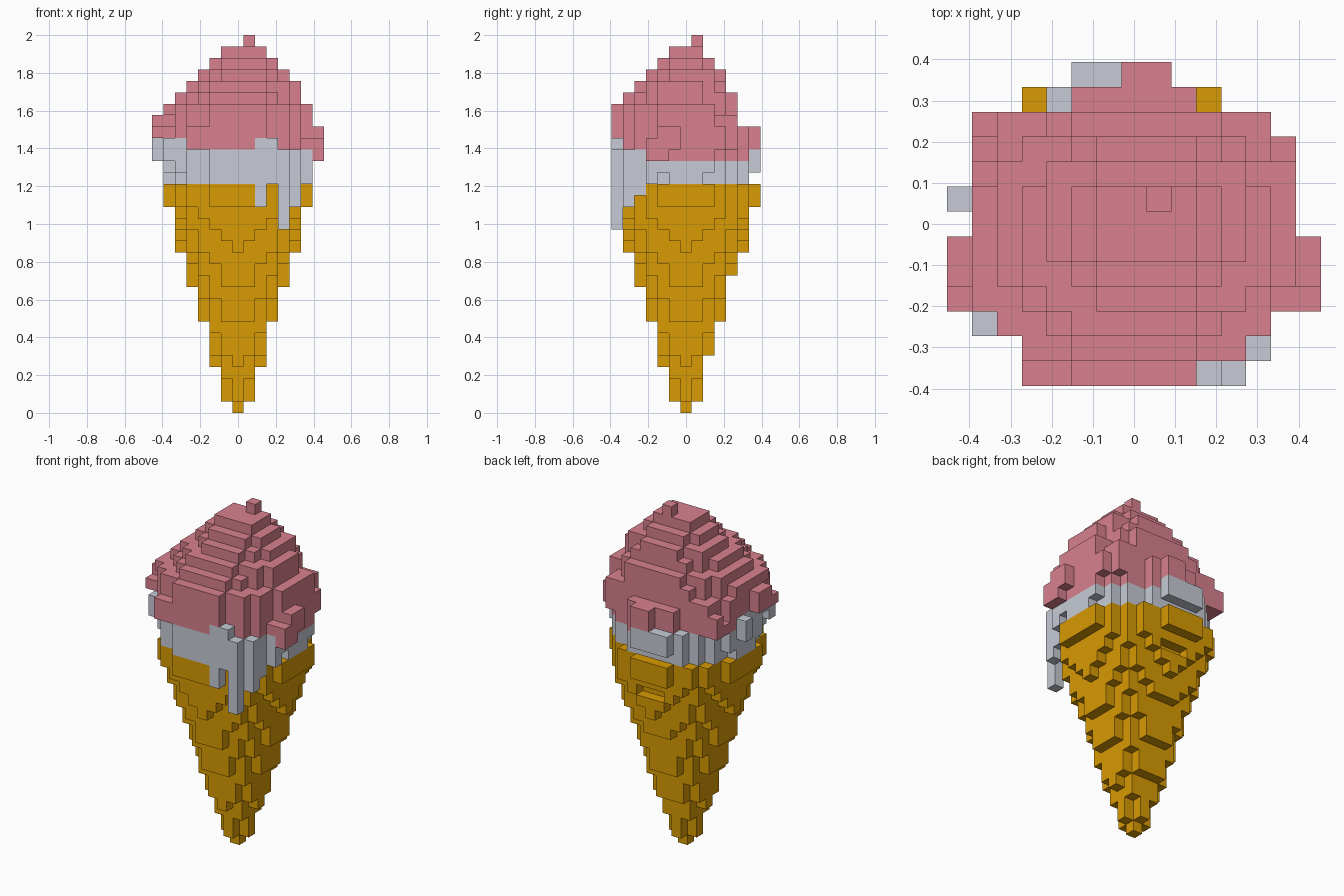
import bpy, bmesh, math, random
from mathutils import Vector

if "Cube" in bpy.data.objects:
    bpy.data.objects.remove(bpy.data.objects["Cube"])

random.seed(4)
U = 2 / 33          # block size: the model is 33 blocks tall
blocks = {}         # (x, y, z) -> part name


def put(part, x, y, z):
    blocks[(x, y, z)] = part


def layer(part, z, inside):
    for x in range(-7, 8):
        for y in range(-7, 8):
            if inside(x, y):
                put(part, x, y, z)


# Wafer cone: radius grows evenly with height
for z in range(18):
    layer("cone", z, lambda x, y: math.hypot(x, y) <= 0.781 + 0.305 * z)
for y, z in ((2, 4), (4, 11), (5, 16)):
    for x in (-1, 0, 1):
        blocks.pop((x, y, z), None)    # grooves at the back

# Overhanging rim with a narrow bulge at the back
for z in (18, 19):
    layer("cone", z, lambda x, y: math.hypot(x + 0.05, y) <= 6.4
          and (y < 6 or -2 <= x <= 1))

# Melted cream band resting inside the rim, flatter at the back
layer("cream", 20, lambda x, y: math.hypot(x, y + 0.3) <= 6.2
      and (y < 5 or -3 <= x <= 2))
for z in (21, 22):
    layer("cream", z, lambda x, y: math.hypot(x, y + 0.1) <= 6.4
          and (y < 5 or -3 <= x <= 2) and (y < 6 or -2 <= x <= 1))

# Lower scoop: wide, rounded at the front and flat at the back
for z in range(23, 26):
    layer("scoop", z, lambda x, y: abs(x) <= 6 and -6 <= y <= 4
          and math.hypot(x, y) <= 6.95 - 0.15 * (z - 23) - random.uniform(0, 0.25))

# Upper scoop: each layer's limits as left, right, front, back
limits = [(-6, 6, -6, 4), (-5, 5, -5, 4), (-4, 5, -4, 3),
          (-3, 4, -3, 3), (-2, 3, -2, 2), (-1, 2, -1, 1), (1, 1, 1, 1)]
for z, (x0, x1, y0, y1) in enumerate(limits, 26):
    def inside(x, y):
        u = abs(2 * x - x0 - x1) / (x1 - x0 + 1)
        v = (2 * y - y0 - y1) / (y1 - y0 + 1)
        bulge = 2.8 if v > 0 else 2
        return (x0 <= x <= x1 and y0 <= y <= y1
                and u ** 2 + abs(v) ** bulge <= 1 + random.uniform(-0.07, 0.07))
    layer("scoop", z, inside)

# Bulges on the scoop's sides, corners and back
for x, y, low, high in ((7, -3, 22, 23), (7, -2, 22, 24), (7, -1, 23, 24),
                        (-7, -3, 24, 24), (-7, -2, 24, 25), (-7, -1, 24, 25),
                        (-6, 4, 23, 24), (-4, -6, 23, 24)):
    for z in range(low, high + 1):
        put("scoop", x, y, z)
for x in range(-2, 3):
    for z in (23, 24):
        put("scoop", x, 5, z)
        if x in (0, 1):
            put("scoop", x, 6, z)

# Uneven border between scoop and cream
for (x, y, z) in list(blocks):
    edge = math.hypot(x, y) > 4
    if z == 22 and edge and x > -3 and y > -3 and (x > 3 or 3 < y < 6):
        put("scoop", x, y, z)
    if z == 23 and edge and y <= 1 and (x <= -5 or (y == -6 and x in (2, 3))):
        put("cream", x, y, z)

# Small cream lumps and long drips: column, lowest and highest block
for x, y, low, high in ((-7, 1, 22, 23), (-6, -4, 22, 23), (-3, 5, 21, 22),
                        (-2, 6, 21, 22), (-1, 6, 21, 22), (2, -6, 18, 23),
                        (3, -6, 20, 23), (4, -6, 16, 22), (5, -5, 18, 22),
                        (5, -4, 19, 22), (6, -3, 20, 22)):
    for z in range(low, high + 1):
        put("cream", x, y, z)


def material(name, color):
    m = bpy.data.materials.new(name)
    m.use_nodes = True
    m.diffuse_color = (*color, 1)
    bsdf = next(n for n in m.node_tree.nodes if n.type == "BSDF_PRINCIPLED")
    bsdf.inputs["Base Color"].default_value = (*color, 1)
    return m


def build(part, name, mat):
    """Make one object from the exposed sides of a part's blocks."""
    bm = bmesh.new()
    for cell, owner in blocks.items():
        if owner != part:
            continue
        center = Vector((cell[0], cell[1], cell[2] + 0.5))
        for axis in range(3):
            for sign in (-1, 1):
                n = Vector((0, 0, 0))
                n[axis] = sign
                if tuple(int(c + d) for c, d in zip(cell, n)) in blocks:
                    continue
                a = Vector((0, 0, 0))
                a[(axis + 1) % 3] = 1
                b = n.cross(a)
                corners = (a + b, b - a, -a - b, a - b)
                bm.faces.new([bm.verts.new((center + (n + c) / 2) * U)
                              for c in corners])
    bmesh.ops.remove_doubles(bm, verts=bm.verts, dist=0.001)
    mesh = bpy.data.meshes.new(name)
    bm.to_mesh(mesh)
    bm.free()
    mesh.materials.append(mat)
    bpy.context.collection.objects.link(bpy.data.objects.new(name, mesh))


build("cone", "wafer_cone", material("golden wafer", (0.69, 0.325, 0.001)))
build("cream", "melted_cream", material("pale grey cream", (0.57, 0.6, 0.67)))
build("scoop", "ice_cream_scoop", material("dusty pink", (0.69, 0.218, 0.273)))
